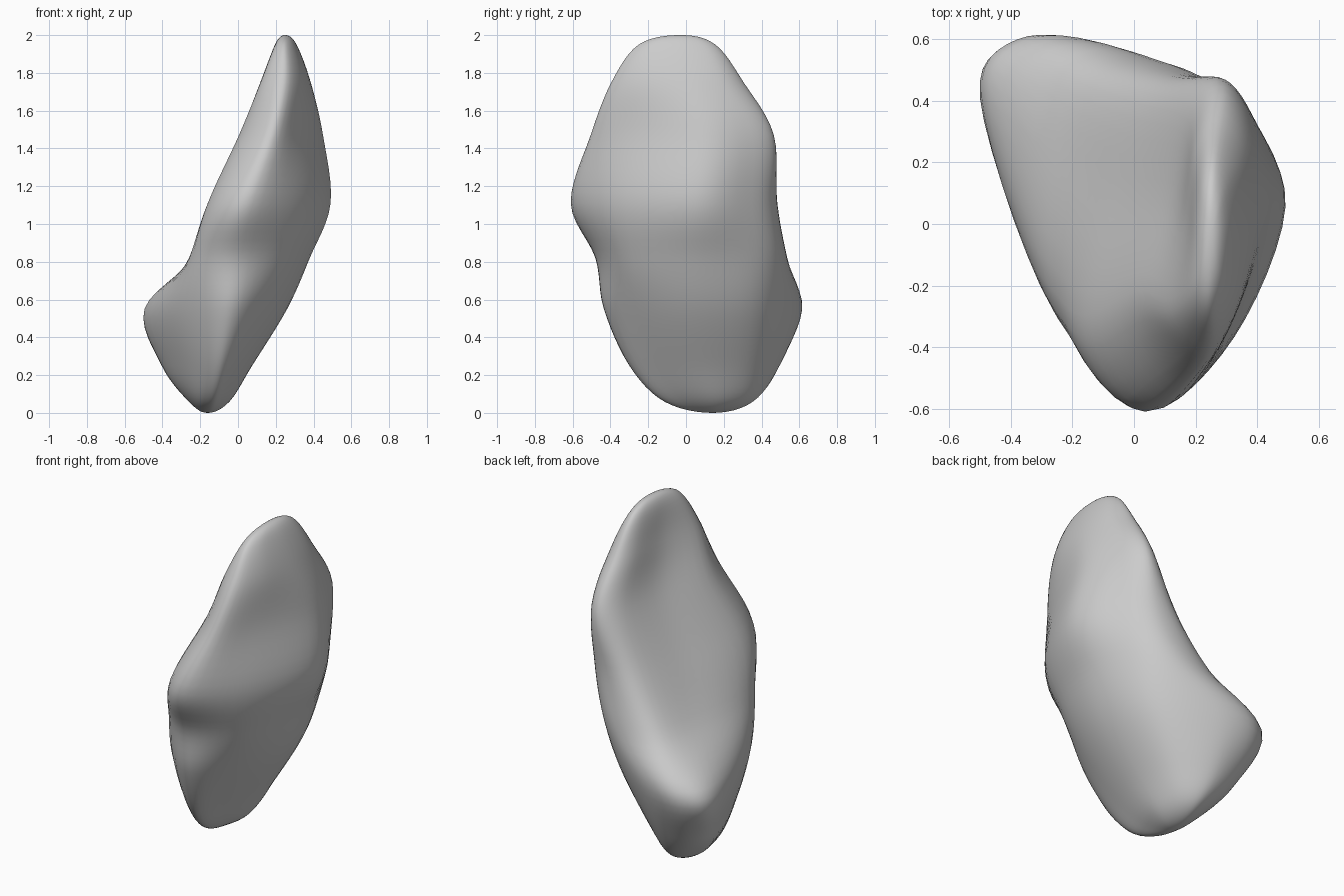
import bpy, bmesh
from mathutils import Vector

if "Cube" in bpy.data.objects:
    bpy.data.objects.remove(bpy.data.objects["Cube"])

# Cross-sections of the boulder: height, then eight (x, y) points running
# front, front-right, right, back-right, back, back-left, left, front-left
sections = [
    (0.06, [(-.13, -.115), (-.08, -.01), (-.045, .15), (-.085, .29), (-.16, .355), (-.235, .30), (-.26, .17), (-.21, -.03)]),
    (0.25, [(-.10, -.30), (.01, -.15), (.075, .10), (.02, .35), (-.17, .49), (-.35, .45), (-.40, .28), (-.26, -.11)]),
    (0.55, [(-.06, -.435), (.15, -.26), (.26, .06), (.18, .39), (-.11, .58), (-.38, .60), (-.495, .41), (-.315, -.17)]),
    (0.82, [(-.03, -.48), (.25, -.33), (.38, .04), (.29, .38), (.10, .525), (-.15, .49), (-.23, .20), (-.245, -.29)]),
    (1.11, [(.035, -.61), (.32, -.375), (.49, .05), (.37, .35), (.22, .475), (.03, .43), (-.06, .09), (-.16, -.36)]),
    (1.47, [(.17, -.505), (.33, -.30), (.45, .08), (.38, .35), (.285, .465), (.18, .38), (.11, .08), (.005, -.27)]),
    (1.75, [(.24, -.395), (.34, -.25), (.385, .00), (.355, .21), (.27, .305), (.20, .23), (.165, .00), (.12, -.28)]),
    (1.95, [(.245, -.25), (.29, -.18), (.31, -.03), (.295, .10), (.255, .155), (.22, .11), (.20, -.03), (.20, -.195)]),
]
BOTTOM, TOP = Vector((-.16, .14, 0)), Vector((.25, -.03, 2))
STEPS = 6


def spline(a, b, c, d, t):
    """Smooth curve from b to c."""
    return 0.5 * (2 * b + (c - a) * t + (2 * a - 5 * b + 4 * c - d) * t ** 2
                  + (3 * b - a - 3 * c + d) * t ** 3)


def smooth_loop(z, pts):
    p = [Vector((x, y, z)) for x, y in pts]
    n = len(p)
    return [spline(p[i - 1], p[i], p[(i + 1) % n], p[(i + 2) % n], k / STEPS)
            for i in range(n) for k in range(STEPS)]


# Round each section, then run smooth curves up through both poles
loops = [smooth_loop(z, pts) for z, pts in sections]
n = len(loops[0])
flip = lambda loop: loop[n // 2:] + loop[:n // 2]
keys = [flip(loops[0]), [BOTTOM] * n] + loops + [[TOP] * n, flip(loops[-1])]
rings = []
for s in range(1, len(keys) - 2):
    for k in range(STEPS):
        rings.append([spline(*(keys[s + j][i] for j in (-1, 0, 1, 2)), k / STEPS)
                      for i in range(n)])

# Skin the rings
bm = bmesh.new()
rows = [[bm.verts.new(p) for p in r] for r in rings[1:]]
low, high = bm.verts.new(BOTTOM), bm.verts.new(TOP)
for i in range(n):
    j = (i + 1) % n
    bm.faces.new((low, rows[0][j], rows[0][i]))
    bm.faces.new((rows[-1][i], rows[-1][j], high))
    for a, b in zip(rows, rows[1:]):
        bm.faces.new((a[i], a[j], b[j], b[i]))
bmesh.ops.recalc_face_normals(bm, faces=bm.faces)
for f in bm.faces:
    f.smooth = True
mesh = bpy.data.meshes.new("boulder")
bm.to_mesh(mesh)
bm.free()
bpy.context.collection.objects.link(bpy.data.objects.new("boulder", mesh))
